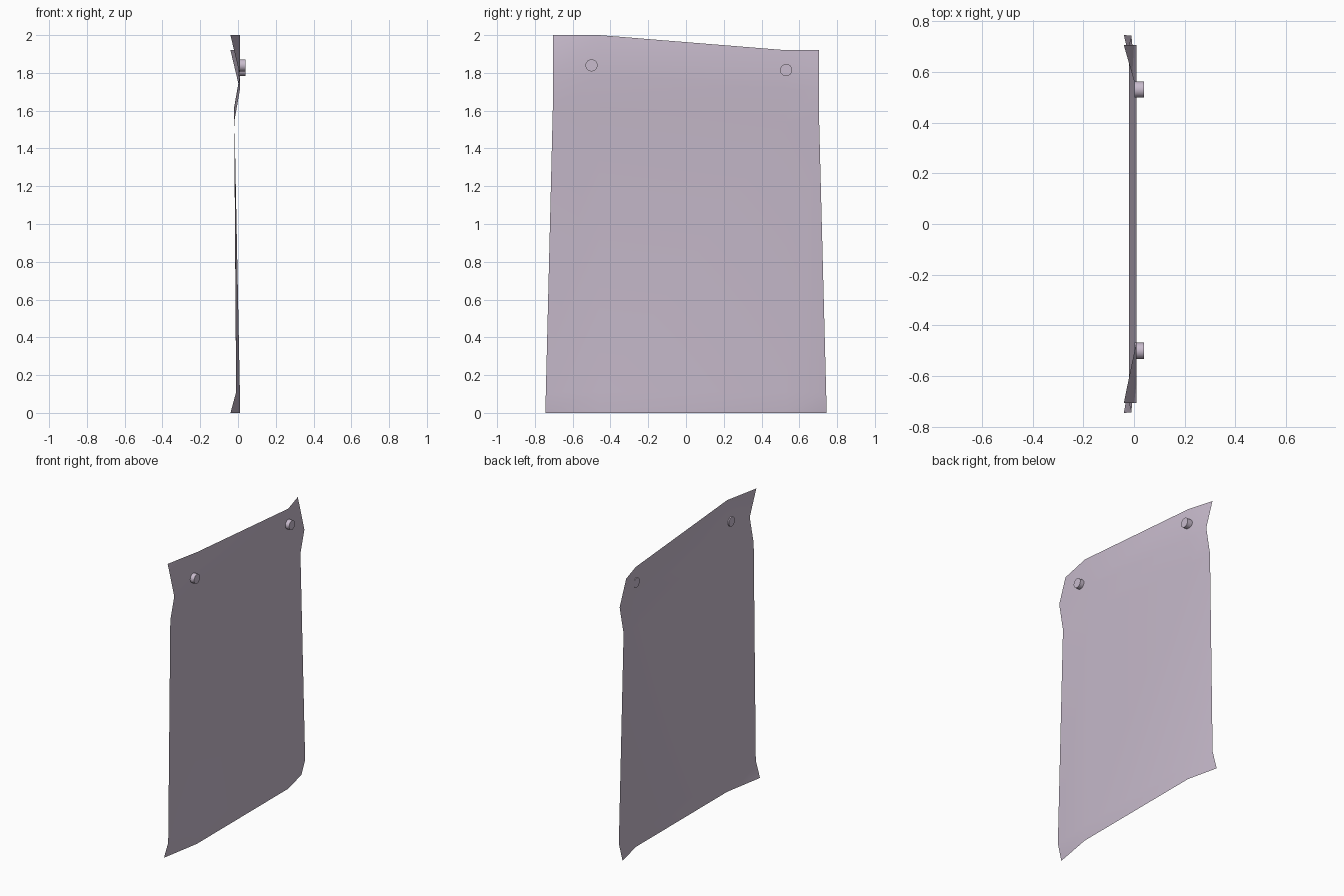
import bpy
import bmesh
from math import pi

cube = bpy.data.objects.get("Cube")
if cube:
    bpy.data.objects.remove(cube)

lilac = bpy.data.materials.new("pale lilac")
lilac.use_nodes = True
lilac.diffuse_color = (0.58, 0.5, 0.61, 1)
lilac.node_tree.nodes["Principled BSDF"].inputs["Base Color"].default_value = lilac.diffuse_color


def finish(obj):
    obj.data.materials.append(lilac)
    bpy.ops.object.select_all(action="DESELECT")
    obj.select_set(True)
    bpy.context.view_layer.objects.active = obj
    bpy.ops.object.shade_smooth_by_angle(angle=pi / 4)


# Sheet: each row gives half width, heights on both sides, depth at the edge and inside
rows = [
    (0.745, 0.0, 0.0, -0.04, 0.01),
    (0.742, 0.11, 0.11, -0.01, 0.01),
    (0.705, 1.62, 1.54, -0.02, -0.02),
    (0.705, 1.79, 1.71, 0.01, 0.01),
    (0.705, 2.0, 1.92, -0.04, 0.01),
]
bm = bmesh.new()
grid = []
for half, z_front, z_back, x_edge, x_mid in rows:
    points = [(x_edge, -half, z_front), (x_mid, -0.46, z_front),
              (x_mid, 0.53, z_back), (x_edge, half, z_back)]
    grid.append([bm.verts.new(p) for p in points])
for low, high in zip(grid, grid[1:]):
    for i in range(len(low) - 1):
        bm.faces.new((low[i], low[i + 1], high[i + 1], high[i]))
mesh = bpy.data.meshes.new("paper_sheet")
bm.to_mesh(mesh)
bm.free()
sheet = bpy.data.objects.new("paper_sheet", mesh)
bpy.context.collection.objects.link(sheet)
finish(sheet)

# Round pins through the upper corners
for name, y, z in (("front_pin", -0.5, 1.84), ("back_pin", 0.53, 1.815)):
    bpy.ops.mesh.primitive_cylinder_add(vertices=24, radius=0.032, depth=0.037,
                                        location=(0.0205, y, z), rotation=(0, pi / 2, 0))
    pin = bpy.context.object
    pin.name = name
    finish(pin)
